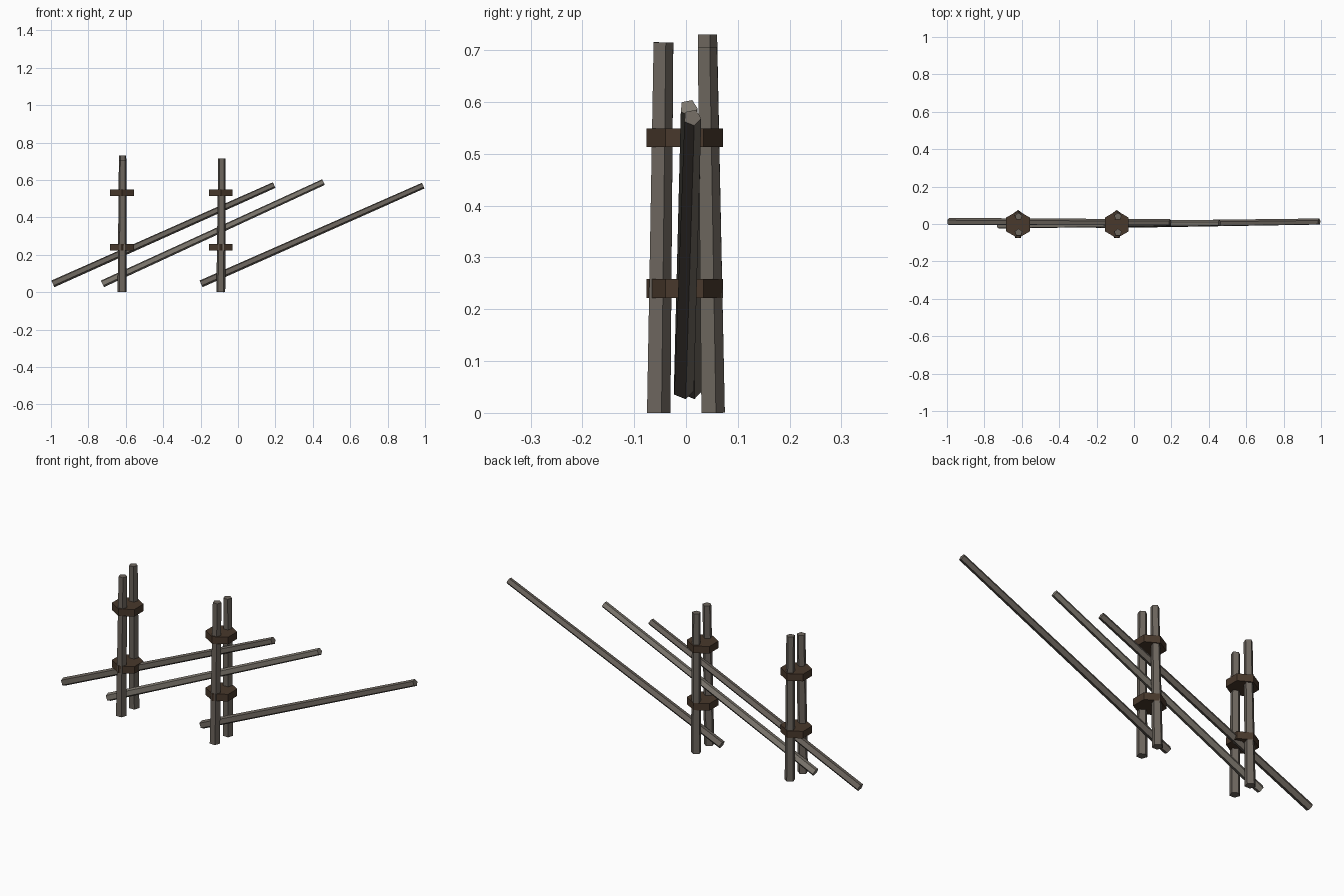
import bpy, bmesh, math
from mathutils import Vector

if "Cube" in bpy.data.objects:
    bpy.data.objects.remove(bpy.data.objects["Cube"])


def material(name, rgb):
    m = bpy.data.materials.new(name)
    m.diffuse_color = (*rgb, 1)
    m.use_nodes = True
    m.node_tree.nodes["Principled BSDF"].inputs["Base Color"].default_value = m.diffuse_color
    return m


wood = material("weathered_wood", (0.15, 0.13, 0.11))
pale = material("pale_wood", (0.21, 0.19, 0.16))
bark = material("bark_tie", (0.065, 0.04, 0.025))


def pole(name, a, b, r0, r1, sides, ref, mat):
    """Tapered flat-sided pole from a to b, with one corner pointing along ref."""
    a, b = Vector(a), Vector(b)
    d = (b - a).normalized()
    ref = Vector(ref)
    u = (ref - d * ref.dot(d)).normalized()
    v = d.cross(u)
    bm = bmesh.new()
    rings = []
    for p, r in ((a, r0), (b, r1)):
        angles = [2 * math.pi * i / sides for i in range(sides)]
        rings.append([bm.verts.new(p + r * (math.cos(t) * u + math.sin(t) * v)) for t in angles])
    lo, hi = rings
    bm.faces.new(lo[::-1])
    bm.faces.new(hi)
    for i in range(sides):
        j = (i + 1) % sides
        bm.faces.new((lo[i], lo[j], hi[j], hi[i]))
    me = bpy.data.meshes.new(name)
    bm.to_mesh(me)
    bm.free()
    me.materials.append(mat)
    ob = bpy.data.objects.new(name, me)
    bpy.context.collection.objects.link(ob)
    return ob


# Paired upright posts, leaning together, with two hexagonal ties per pair
for side, x, x_top, front_h, back_h in (("left", -0.62, -0.617, 0.706, 0.73),
                                        ("right", -0.092, -0.086, 0.715, 0.706)):
    pole(f"{side}_front_post", (x, -0.055, 0), (x_top, -0.0455, front_h), 0.025, 0.021, 5, (0, 1, 0), wood)
    pole(f"{side}_back_post", (x, 0.05, 0), (x_top, 0.0395, back_h), 0.025, 0.0205, 5, (0, 1, 0), wood)
    for level, z in (("lower", 0.24), ("upper", 0.531)):
        pole(f"{side}_{level}_tie", (x, -0.0025, z - 0.018), (x, -0.0025, z + 0.018),
             0.0735, 0.0735, 6, (0, 1, 0), bark)

# Slanting rails laid between the posts
for name, a, b, mat in (
        ("upper_rail", (-0.99, 0.012, 0.045), (0.193, 0.008, 0.573), wood),
        ("middle_rail", (-0.725, -0.006, 0.045), (0.457, 0.005, 0.589), pale),
        ("lower_rail", (-0.198, -0.005, 0.045), (0.99, 0.012, 0.57), wood)):
    pole(name, a, b, 0.0205, 0.0175, 5, (0, 0.2, -1), mat)
